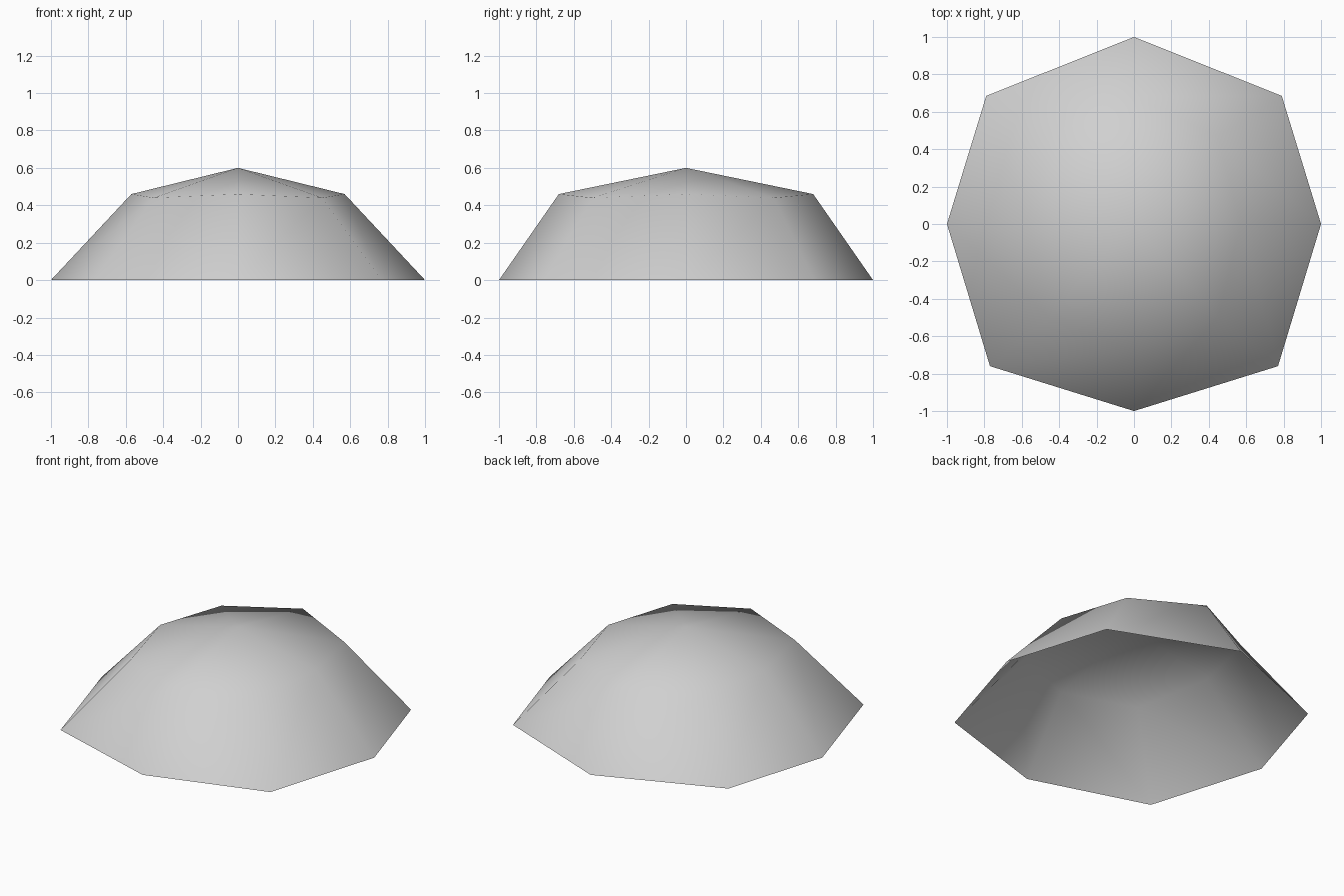
import bpy

cube = bpy.data.objects.get("Cube")
if cube:
    bpy.data.objects.remove(cube, do_unlink=True)

# One plain grey for the whole shell
grey = bpy.data.materials.new("light grey")
grey.use_nodes = True
colour = (0.63, 0.63, 0.63, 1)
grey.diffuse_color = colour
grey.node_tree.nodes["Principled BSDF"].inputs["Base Color"].default_value = colour


def octagon(side, tip, front, back, z_tip, z_corner):
    """Eight-point ring, counter-clockwise from +x; corners are (x, y) pairs."""
    (fx, fy), (bx, by) = front, back
    return [(side, 0, z_tip), (bx, by, z_corner), (0, tip, z_tip), (-bx, by, z_corner),
            (-side, 0, z_tip), (-fx, fy, z_corner), (0, -tip, z_tip), (fx, fy, z_corner)]


# Ground rim, shoulder ring and apex of the open-bottomed dome
rim = octagon(1, 1, (0.77, -0.76), (0.79, 0.685), 0, 0)
shoulder = octagon(0.57, 0.68, (0.45, -0.5), (0.45, 0.47), 0.46, 0.44)
points = rim + shoulder + [(0, 0, 0.6)]

faces = []
for i in range(8):
    j = (i + 1) % 8
    faces.append((i, j, 8 + j, 8 + i))      # sloping wall
    faces.append((8 + i, 8 + j, 16))        # shallow roof

mesh = bpy.data.meshes.new("dome_shell")
mesh.from_pydata(points, [], faces)
mesh.materials.append(grey)
mesh.shade_smooth()
dome = bpy.data.objects.new("dome_shell", mesh)
bpy.context.collection.objects.link(dome)
